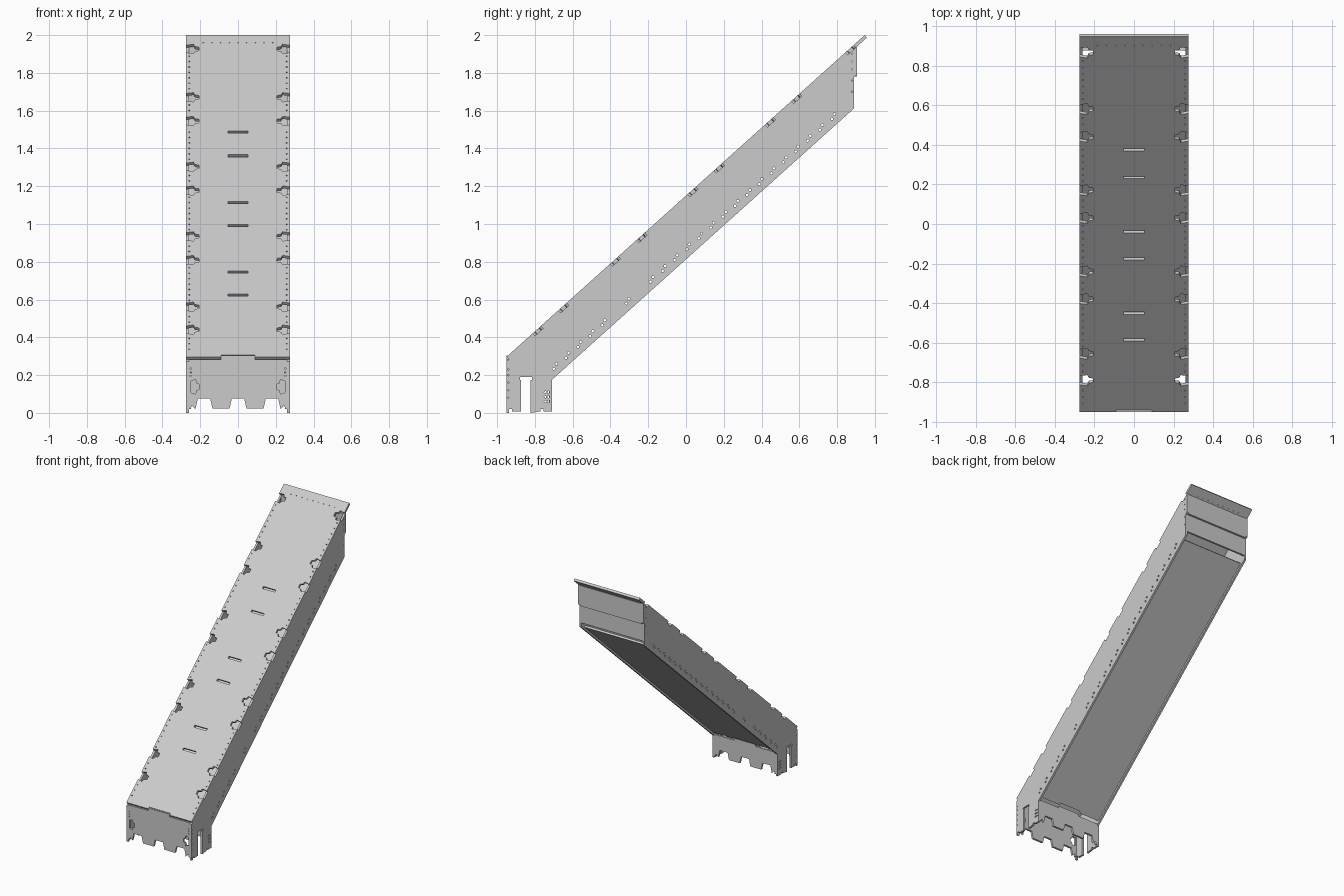
import bpy, bmesh, math
from mathutils import Matrix, Vector

if "Cube" in bpy.data.objects:
    bpy.data.objects.remove(bpy.data.objects["Cube"])

W, T, RT = 0.275, 0.015, 0.018          # half width, sheet and ramp thickness
A = math.atan2(1.703, 1.896)            # ramp angle
C, S = math.cos(A), math.sin(A)
TAN = S / C
X, Y, Z = Vector((1, 0, 0)), Vector((0, 1, 0)), Vector((0, 0, 1))
SLOPE = Vector((0, C, S))


def plate(name, loops, thick, origin, ax, ay):
    """Flat sheet: first loop is the outline, the rest are holes."""
    cu = bpy.data.curves.new(name, 'CURVE')
    cu.dimensions = '2D'
    cu.fill_mode = 'BOTH'
    cu.extrude = thick / 2
    for loop in loops:
        sp = cu.splines.new('POLY')
        sp.points.add(len(loop) - 1)
        for p, (u, v) in zip(sp.points, loop):
            p.co = (u, v, 0, 1)
        sp.use_cyclic_u = True
    tmp = bpy.data.objects.new(name + "_outline", cu)
    bpy.context.collection.objects.link(tmp)
    dg = bpy.context.evaluated_depsgraph_get()
    me = bpy.data.meshes.new_from_object(tmp.evaluated_get(dg))
    bpy.data.objects.remove(tmp)
    n = ax.cross(ay)
    o = Vector(origin) - n * thick / 2
    me.transform(Matrix((ax, ay, n)).transposed().to_4x4())
    me.transform(Matrix.Translation(o))
    bm = bmesh.new()
    bm.from_mesh(me)
    bmesh.ops.remove_doubles(bm, verts=bm.verts, dist=1e-5)
    bmesh.ops.recalc_face_normals(bm, faces=bm.faces)
    bm.to_mesh(me)
    bm.free()
    me.name = name
    for p in me.polygons:
        p.use_smooth = False
    ob = bpy.data.objects.new(name, me)
    bpy.context.collection.objects.link(ob)
    return ob


def circle(u, v, r, n=8):
    return [(u + r * math.cos(2 * math.pi * i / n),
             v + r * math.sin(2 * math.pi * i / n)) for i in range(n)]


def box(u0, u1, v0, v1):
    return [(u0, v0), (u1, v0), (u1, v1), (u0, v1)]


def mirror(pts):
    return [(-u, v) for u, v in reversed(pts)]


# Ramp: edge notches, centre slots, rivet holes and a front tab recess
L = 1.703 / S
notch_v = [(y + 0.95) / C for y in
           (-0.79, -0.655, -0.38, -0.24, 0.03, 0.17, 0.44, 0.58, 0.865)]
half = [(W, 0)]
for v in notch_v:
    half += [(W, v - 0.029), (0.236, v - 0.037), (0.228, v - 0.018), (0.207, v - 0.014),
             (0.207, v + 0.014), (0.228, v + 0.018), (0.236, v + 0.037), (W, v + 0.029)]
half += [(W, L)]
outline = half + mirror(half) + [(-0.09, 0), (-0.09, 0.014), (0.09, 0.014), (0.09, 0)]
loops = [outline]
for y in (-0.585, -0.45, -0.175, -0.04, 0.235, 0.375):
    v = (y + 0.95) / C
    loops.append(box(-0.053, 0.053, v - 0.008, v + 0.008))
v = 0.06
while v < L - 0.08:
    if all(abs(v - n) > 0.048 for n in notch_v):
        loops += [circle(s * 0.258, v, 0.004, 6) for s in (-1, 1)]
    v += 0.043
loops += [circle(-0.23 + 0.046 * i, L - 0.06, 0.003, 6) for i in range(1, 10)]
plate("ramp", loops, RT, (0, -0.95, 0.297), X, SLOPE)

# Side panels in (y, z): legs, slot, sloped edges
drop = RT / C
side = [(-0.95, 0), (-0.937, 0), (-0.937, 0.02), (-0.92, 0.02), (-0.92, 0.008),
        (-0.873, 0.008), (-0.873, 0.175), (-0.88, 0.175), (-0.88, 0.19), (-0.815, 0.19),
        (-0.815, 0.175), (-0.822, 0.175), (-0.822, 0), (-0.77, 0.008), (-0.77, 0.02),
        (-0.755, 0.02), (-0.755, 0.008), (-0.71, 0.008), (-0.71, 0.175),
        (0.89, 0.175 + 1.6 * TAN), (0.89, 1.78), (0.905, 1.79),
        (0.905, 0.297 + 1.855 * TAN - drop), (-0.95, 0.297 - drop)]
loops = [side]
for i in range(24):                      # paired holes along the lower edge
    y = -0.70 + 0.064 * i
    if i in (5, 7):
        continue
    z = 0.175 + (y + 0.71) * TAN + 0.05
    loops += [circle(y, z, 0.007), circle(y + 0.014, z + 0.026, 0.007)]
for z in (0.06, 0.085, 0.11):            # rear leg holes
    loops += [circle(y, z, 0.006) for y in (-0.745, -0.728)]
for z in (0.08, 0.12, 0.16, 0.2, 0.23):  # front leg holes
    loops.append(circle(-0.941, z, 0.004, 6))
for z in (1.7, 1.76, 1.82, 1.86, 1.9):   # back edge holes
    loops.append(circle(0.879, z, 0.004, 6))
for name, x in (("right_side", W), ("left_side", -W + T)):
    plate(name, loops, T, (x, 0, 0), Y, Z)


# Front and rear cross panels with dovetail feet and a top tab
def foot_panel(name, y, top, tab, holes):
    w = W - T
    o = [(-w, 0.02), (-0.25, 0.02), (-0.245, 0.04), (-0.225, 0.02)]
    for cx in (-0.18, 0, 0.18):
        o += [(cx - 0.045, 0.022), (cx - 0.033, 0.075), (cx + 0.033, 0.075),
              (cx + 0.045, 0.022)]
    o += [(0.225, 0.02), (0.245, 0.04), (0.25, 0.02), (w, 0.02), (w, top), (0.09, top),
          (0.09, tab), (-0.09, tab), (-0.09, top), (-w, top)]
    plate(name, [o] + holes, T, (0, y, 0), X, Z)


hole = [(0.25, 0.108), (0.25, 0.168), (0.225, 0.176), (0.218, 0.155),
        (0.206, 0.152), (0.206, 0.124), (0.218, 0.121), (0.225, 0.1)]
rivets = [circle(s * 0.25, z, 0.004, 6) for s in (-1, 1) for z in (0.195, 0.215, 0.235)]
foot_panel("front_panel", -0.95, 0.283, 0.303, [hole, mirror(hole)] + rivets)
foot_panel("rear_foot_panel", -0.725, 0.185, 0.2, [])

# Underside sheet between the sides
w = W - T
LB = 1.55 / C
plate("underside", [[(-w, 0), (-0.09, 0), (-0.09, 0.014), (0.09, 0.014), (0.09, 0),
                     (w, 0), (w, LB), (-w, LB)]],
      T, (0, -0.71, 0.215), X, SLOPE)

# Back panels at the raised end, upper one overlapping the lower
plate("back_upper_panel", [box(-w, w, 1.78, 1.935)], T, (0, 0.89, 0), X, Z)
plate("back_lower_panel", [box(-w, w, 1.645, 1.80)], T, (0, 0.875, 0), X, Z)
